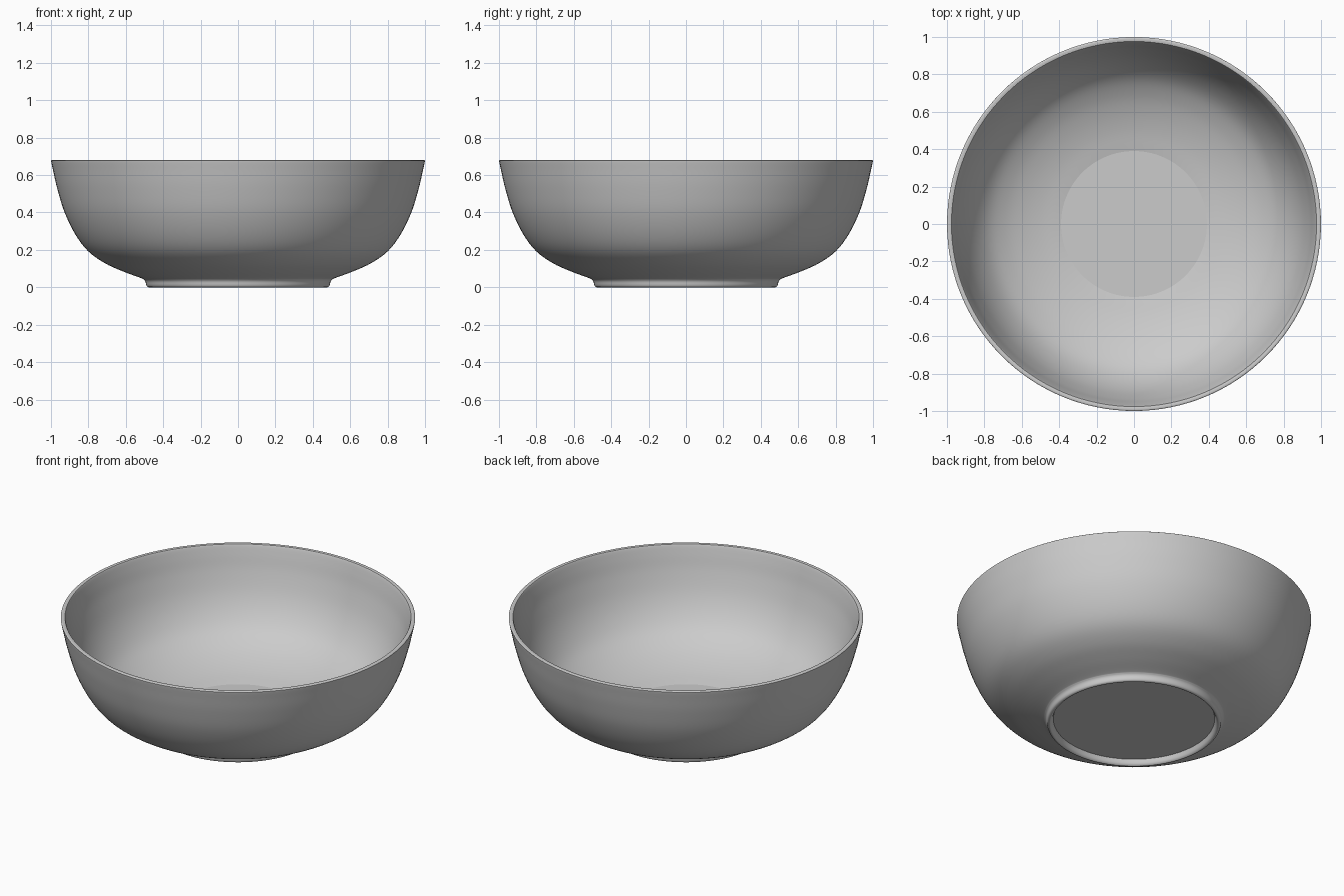
import bpy, bmesh, math
from mathutils import Vector

if "Cube" in bpy.data.objects:
    bpy.data.objects.remove(bpy.data.objects["Cube"])

SEGMENTS = 128


def smooth_curve(pts, steps=5):
    """Catmull-Rom curve through (radius, height) points."""
    p = [Vector(q) for q in pts]
    p = [2 * p[0] - p[1]] + p + [2 * p[-1] - p[-2]]
    out = []
    for a, b, c, d in zip(p, p[1:], p[2:], p[3:]):
        for i in range(steps):
            t = i / steps
            out.append(0.5 * (2 * b + (c - a) * t + (2 * a - 5 * b + 4 * c - d) * t * t
                              + (3 * b - a - 3 * c + d) * t ** 3))
    return out + [p[-2]]


def lathe(name, profile, crease_radii):
    bm = bmesh.new()
    verts = [bm.verts.new((r, 0, z)) for r, z in profile]
    edges = [bm.edges.new(pair) for pair in zip(verts, verts[1:])]
    bmesh.ops.spin(bm, geom=verts + edges, axis=(0, 0, 1), cent=(0, 0, 0),
                   angle=math.tau, steps=SEGMENTS, use_merge=True)
    bmesh.ops.remove_doubles(bm, verts=bm.verts, dist=1e-5)
    bmesh.ops.recalc_face_normals(bm, faces=bm.faces)
    # crisp rings where a flat disc meets a curved wall
    for e in bm.edges:
        radii = [v.co.xy.length for v in e.verts]
        if any(all(abs(r - c) < 1e-4 for r in radii) for c in crease_radii) \
                and abs(e.verts[0].co.z - e.verts[1].co.z) < 1e-4:
            e.smooth = False
    mesh = bpy.data.meshes.new(name)
    bm.to_mesh(mesh)
    bm.free()
    ob = bpy.data.objects.new(name, mesh)
    bpy.context.collection.objects.link(ob)
    bpy.context.view_layer.objects.active = ob
    ob.select_set(True)
    bpy.ops.object.shade_smooth_by_angle(angle=math.radians(35))
    return ob


# recessed underside and rounded foot ring
foot = [(0.455, 0.033), (0.463, 0.012), (0.470, 0.003), (0.477, 0.0),
        (0.486, 0.004), (0.491, 0.013), (0.495, 0.030), (0.503, 0.041), (0.52, 0.050)]
# outer wall up to the rim
outer = [(0.61, 0.083), (0.71, 0.128), (0.80, 0.192), (0.868, 0.28),
         (0.927, 0.40), (0.967, 0.53), (0.990, 0.63), (0.999, 0.672)]
# thin rounded rim, then the inner wall down to the floor
rim = [(0.998, 0.678), (0.992, 0.681), (0.980, 0.680), (0.973, 0.674)]
inner = [(0.958, 0.62), (0.935, 0.53), (0.893, 0.41), (0.84, 0.312), (0.775, 0.235),
         (0.69, 0.177), (0.60, 0.136), (0.50, 0.104), (0.39, 0.08)]

profile = [(0, 0.033)] + [tuple(v) for v in smooth_curve(foot + outer + rim + inner)] + [(0, 0.08)]
lathe("bowl", profile, crease_radii=(0.39, 0.455))
